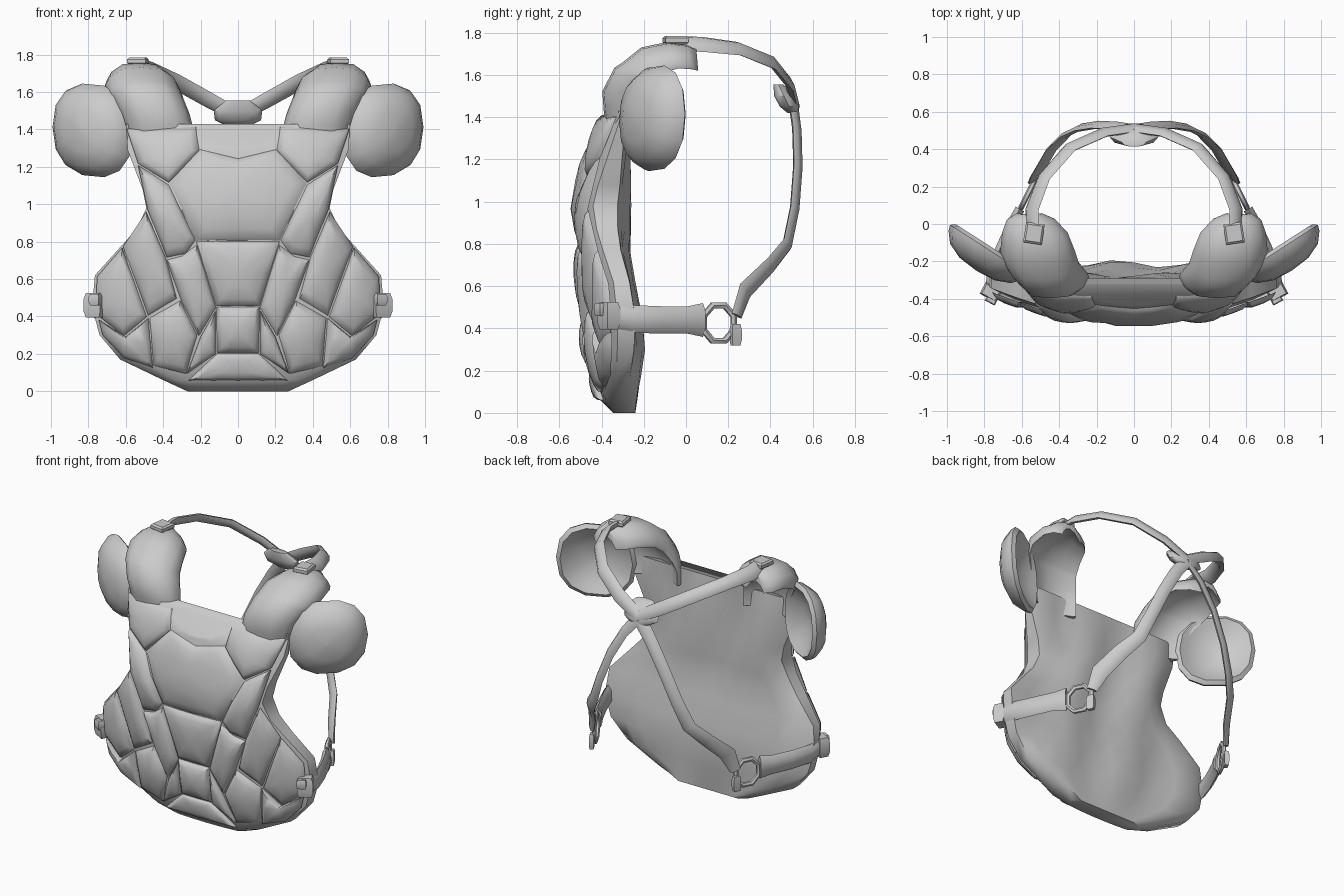
import bpy, bmesh, math
from mathutils import Vector as V

if "Cube" in bpy.data.objects:
    bpy.data.objects.remove(bpy.data.objects["Cube"])


def lerp(table, z):
    """Piecewise-linear lookup in [(z, value), ...]."""
    if z <= table[0][0]:
        return table[0][1]
    for (a, p), (b, q) in zip(table, table[1:]):
        if z <= b:
            return p + (q - p) * (z - a) / (b - a)
    return table[-1][1]


def make(name, verts, faces, mirror=True, angle=50):
    me = bpy.data.meshes.new(name)
    me.from_pydata([tuple(v) for v in verts], [], faces)
    bm = bmesh.new()
    bm.from_mesh(me)
    bmesh.ops.remove_doubles(bm, verts=bm.verts, dist=0.0005)
    bmesh.ops.recalc_face_normals(bm, faces=bm.faces)
    bm.to_mesh(me)
    bm.free()
    ob = bpy.data.objects.new(name, me)
    bpy.context.collection.objects.link(ob)
    if mirror:
        ob.modifiers.new("mirror", 'MIRROR').use_clip = False
    bpy.ops.object.select_all(action='DESELECT')
    ob.select_set(True)
    bpy.context.view_layer.objects.active = ob
    bpy.ops.object.shade_smooth_by_angle(angle=math.radians(angle))
    return ob


def loft(name, rings, loop=False, **kw):
    """Skin equal-length closed rings, capped unless looped."""
    n, m = len(rings[0]), len(rings)
    verts = [p for r in rings for p in r]
    faces = []
    for i in range(m if loop else m - 1):
        for k in range(n):
            a, b = i * n, ((i + 1) % m) * n
            faces.append((a + k, a + (k + 1) % n, b + (k + 1) % n, b + k))
    if not loop:
        faces += [tuple(range(n)), tuple(range((m - 1) * n, m * n))]
    return make(name, verts, faces, **kw)


def strap(name, pts, widths, thick, centre, loop=False):
    """Flat band along pts, its face turned away from centre."""
    pts = [V(p) for p in pts]
    rings, n = [], len(pts)
    for i, p in enumerate(pts):
        a = pts[(i - 1) % n] if loop or i else p
        b = pts[(i + 1) % n] if loop or i < n - 1 else p
        t = (b - a).normalized()
        out = p - V(centre)
        out = (out - t * out.dot(t)).normalized()
        w = t.cross(out) * (widths[i % len(widths)] / 2)
        h = out * thick / 2
        rings.append([p + w, p + w * .5 + h, p - w * .5 + h,
                      p - w, p - w * .5 - h, p + w * .5 - h])
    return loft(name, rings, loop)


def box(name, c, size, rot=0):
    c = V(c)
    rings = []
    for s, k in ((-1, .8), (-.5, 1), (.5, 1), (1, .8)):
        ring = []
        for a, b in ((-1, -1), (1, -1), (1, 1), (-1, 1)):
            v = V((a * size[0] * k / 2, b * size[1] * k / 2, s * size[2] / 2))
            ca, sa = math.cos(rot), math.sin(rot)
            ring.append(c + V((v.x * ca - v.y * sa, v.x * sa + v.y * ca, v.z)))
        rings.append(ring)
    return loft(name, rings, angle=30)


# Side-view and front-view profiles of the torso
FRONT = [(0, -.36), (.07, -.43), (.3, -.475), (.8, -.515), (.97, -.53), (1.2, -.485), (1.43, -.41)]
BACK = [(0, -.22), (.33, -.19), (.5, -.215), (.75, -.265), (1, -.26), (1.43, -.27)]
WIDTH = [(0, .27), (.06, .4), (.17, .63), (.3, .74), (.45, .78), (.62, .765), (.77, .63),
         (.87, .54), (.98, .49), (1.08, .51), (1.29, .59), (1.43, .6)]


def front(x, z):
    return lerp(FRONT, z) + .2 * x * x


# Torso lining: padded slab, curved in front, softly folded behind
N = 12
rings = []
for z, w in WIDTH:
    ring = []
    for i in range(N + 1):
        x = w * (2 * i / N - 1)
        top = max(0, 1 - (x / .27) ** 2) * .13 if z > 1.4 else 0
        edge = .025 if i in (0, N) else 0
        ring.append((x, front(x, z - top) + .015 + edge, z - top))
    for i in range(N, -1, -1):
        x = w * (2 * i / N - 1)
        edge = -.03 if i in (0, N) else 0
        fold = .022 * math.cos(x * 13 + z * 4)
        ring.append((x, lerp(BACK, z) - .02 + fold * min(1, z * 3) * (z < 1.4) + edge, z))
    rings.append(ring)
loft("torso_lining", rings, mirror=False)


# Quilted front plates, puffed out of the torso
def plate(name, outline, mirror=True, puff=.03):
    if not mirror:
        outline = outline + [(-x, z) for x, z in reversed(outline) if x > 0]
    pts = []
    for i, (x, z) in enumerate(outline):
        q = outline[(i + 1) % len(outline)]
        pts += [(x, z), ((x + q[0]) / 2, (z + q[1]) / 2)]
    cx = sum(p[0] for p in pts) / len(pts)
    cz = sum(p[1] for p in pts) / len(pts)
    n, verts, faces = len(pts), [], []
    for s, off in ((1.03, .02), (.97, .002), (.8, -puff * .45), (.45, -puff * .85)):
        for x, z in pts:
            x, z = cx + (x - cx) * s, cz + (z - cz) * s
            verts.append((x, front(x, z) + off, z))
    verts.append((cx, front(cx, cz) - puff, cz))
    for r in range(3):
        for k in range(n):
            j = (k + 1) % n
            faces.append((r * n + k, r * n + j, r * n + n + j, r * n + n + k))
    faces += [(3 * n + k, 3 * n + (k + 1) % n, 4 * n) for k in range(n)]
    make(name, verts, faces, mirror)


plate("chest_plate", [(0, 1.24), (.2, 1.29), (.36, 1.11), (.22, .81)], False, .02)
plate("belly_plate", [(0, .8), (.22, .8), (.115, .46), (0, .46)], False)
plate("lower_belly_plate", [(0, .45), (.115, .45), (.11, .21), (0, .21)], False)
plate("hem_plate", [(0, .2), (.11, .2), (.26, .06), (0, .06)], False, .015)
plate("collar_plate", [(.23, 1.41), (.59, 1.4), (.53, 1.22), (.37, 1.12), (.21, 1.29)])
plate("rib_plate", [(.37, 1.1), (.53, 1.2), (.48, .97), (.38, .72), (.28, .74), (.23, .81)])
plate("flank_plate", [(.49, .95), (.61, .77), (.48, .41), (.33, .5), (.39, .72)])
plate("hip_plate", [(.62, .76), (.75, .61), (.76, .42), (.61, .3), (.49, .4)])
plate("waist_plate", [(.22, .78), (.3, .72), (.38, .7), (.3, .48), (.21, .3), (.12, .45)])
plate("lower_flank_plate", [(.31, .48), (.47, .39), (.45, .14), (.28, .1), (.22, .3)])
plate("lower_hip_plate", [(.48, .39), (.6, .29), (.74, .38), (.72, .3), (.61, .18), (.46, .13)])
plate("lower_waist_plate", [(.12, .43), (.2, .29), (.27, .1), (.12, .2)], puff=.02)

# Shoulder pads: x, y, z, half width, tilt in degrees, thickness (pinched at the seams)
rings = []
for x, y, z, hw, tilt, t in ((.41, -.35, 1.32, .17, 5, .02), (.42, -.35, 1.42, .18, 10, .04),
                             (.445, -.325, 1.5, .187, 18, .075), (.485, -.275, 1.595, .195, 32, .075),
                             (.495, -.255, 1.62, .2, 42, .06), (.515, -.18, 1.68, .2, 58, .06),
                             (.53, -.07, 1.715, .175, 68, .045), (.55, .01, 1.715, .13, 78, .03),
                             (.56, .05, 1.71, .07, 85, .015)):
    a = math.radians(tilt)
    n = V((0, -math.cos(a), math.sin(a)))
    S = [-1, -.85, -.5, 0, .5, .85, 1]
    c = V((x, y, z))
    drop = .065
    out = [c + V((s * hw, 0, 0)) + n * (t * (1 - s ** 6) - drop * s * s * (.3 + .7 * s * s)) for s in S]
    inn = [c + V((s * hw * .95, 0, 0)) - n * (.025 + drop * s * s) for s in reversed(S)]
    rings.append(out + inn)
loft("shoulder_pad", rings)

# Upper-arm caps: domed outside, hollow behind, tucked against the shoulder
u, n, up = V((.84, .54, 0)), V((.54, -.84, 0)), V((0, 0, 1))
c = V((.79, -.165, 1.395))
rings = []
for r, d in ((.02, .1), (.45, .09), (.78, .055), (.96, .0), (1, -.03),
             (.9, -.05), (.72, -.02), (.4, .02), (.02, .03)):
    ring = []
    for k in range(14):
        a = math.tau * k / 14
        ca, sa = math.cos(a), math.sin(a)
        ca = math.copysign(abs(ca) ** .85, ca)
        sa = math.copysign(abs(sa) ** .85, sa)
        ring.append(c + u * (.25 * r * ca) + up * (r * (.25 * sa + .02 * ca)) + n * d)
    rings.append(ring)
loft("arm_cap", rings)

# Harness
strap("shoulder_strap", [(.54, -.08, 1.75), (.545, .08, 1.745), (.48, .25, 1.725), (.34, .41, 1.66),
                         (.16, .49, 1.56), (-.02, .515, 1.46)],
      [.1, .1, .09, .09, .09, .08], .035, (0, 0, 1.2))
strap("back_strap", [(-.02, .505, 1.49), (.1, .525, 1.34), (.2, .53, 1.17), (.29, .515, .97), (.36, .48, .8),
                     (.44, .4, .7), (.51, .28, .58), (.54, .24, .46)],
      [.09, .08, .08, .08, .09, .1, .11, .07], .03, (0, 0, 1))
strap("waist_strap", [(.77, -.37, .46), (.76, -.25, .445), (.71, -.12, .44), (.65, .01, .44), (.61, .08, .44)],
      [.11, .13, .13, .13, .16], .05, (0, -.1, .45))

# Buckle ring joining waist and back straps
buckle = []
for k in range(8):
    a = math.tau * (k + .5) / 8
    h = .085 * math.cos(a)
    buckle.append((.57 - .45 * h, .155 + .9 * h, .425 + .09 * math.sin(a)))
strap("buckle_ring", buckle, [.03], .03, (.57, .155, .425), True)
box("buckle_tab", (.545, .235, .37), (.03, .05, .1), .46)

# Nape pad at the strap crossing
rings = []
for r, z in ((.5, 1.42), (.95, 1.45), (1, 1.5), (.5, 1.555)):
    rings.append([(.13 * r * math.cos(math.tau * k / 10),
                   .475 + .05 * r * math.sin(math.tau * k / 10) - (z - 1.48) * .5, z) for k in range(10)])
loft("nape_pad", rings, mirror=False)

# Small clips at shoulders and waist
box("shoulder_clip", (.535, -.05, 1.765), (.1, .11, .04), .15)
box("waist_clip", (.765, -.365, .46), (.1, .07, .13), .5)
box("waist_clip_knob", (.76, -.4, .49), (.06, .05, .06), .5)
